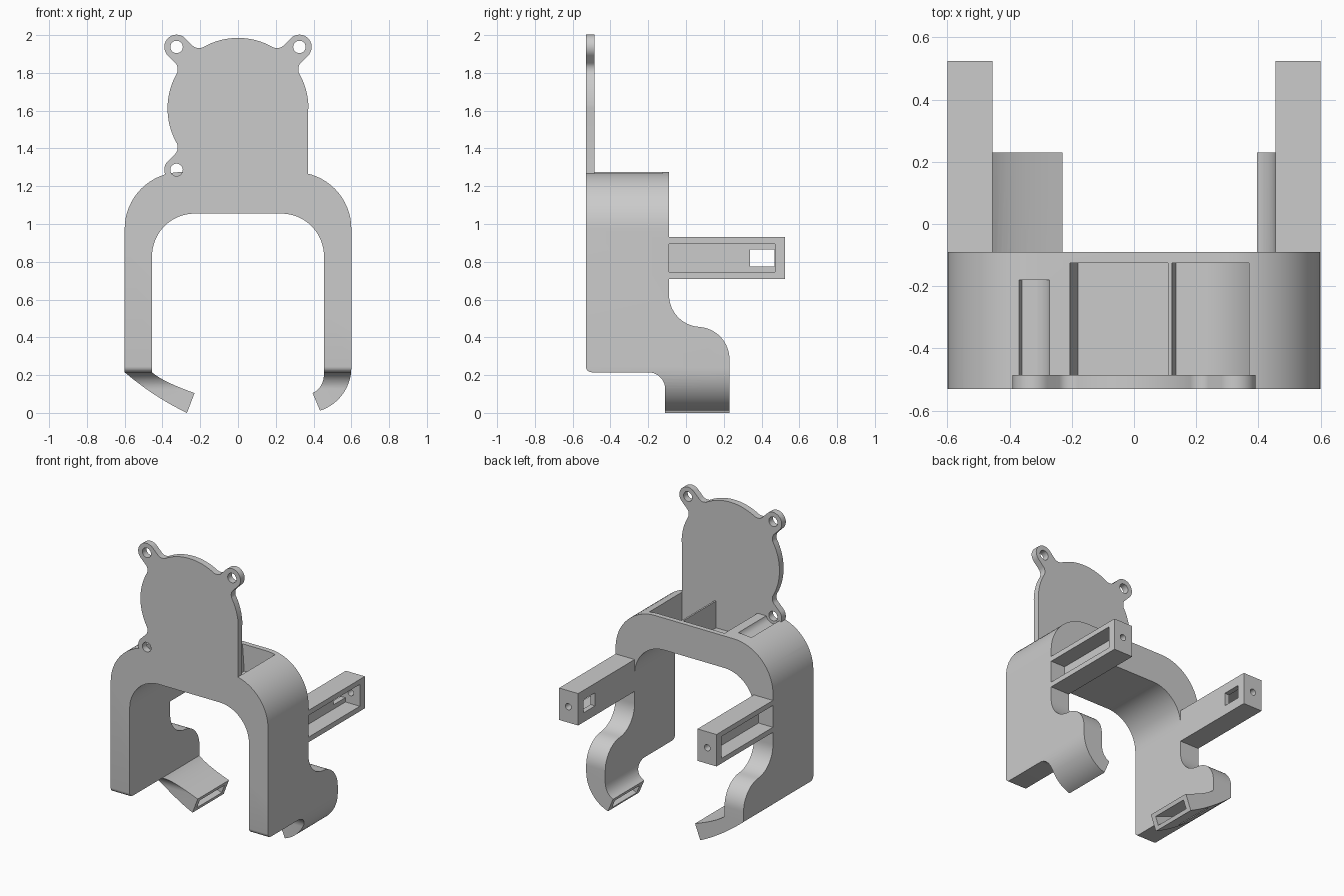
import bpy, bmesh, math
from mathutils import Vector

old = bpy.data.objects.get("Cube")
if old:
    bpy.data.objects.remove(old, do_unlink=True)

grey = bpy.data.materials.new("plain grey")
grey.use_nodes = True
colour = (0.6, 0.6, 0.6, 1)
grey.diffuse_color = colour
grey.node_tree.nodes["Principled BSDF"].inputs["Base Color"].default_value = colour


def arc(cx, cz, r, a0, a1, n=16):
    angles = [math.radians(a0 + (a1 - a0) * i / n) for i in range(n + 1)]
    return [(cx + r * math.cos(a), cz + r * math.sin(a)) for a in angles]


def bend(p0, c, p1, n=10):
    p0, c, p1 = Vector(p0), Vector(c), Vector(p1)
    return [tuple(p0 * (1 - t) ** 2 + c * 2 * t * (1 - t) + p1 * t * t)
            for t in (i / n for i in range(n + 1))]


def prism(name, pts, lo, hi, axis="y"):
    """Extrude a closed outline along y (outline in x, z) or x (outline in y, z)."""
    bm = bmesh.new()
    verts = [bm.verts.new((p, lo, q) if axis == "y" else (lo, p, q)) for p, q in pts]
    face = bm.faces.new(verts)
    grown = bmesh.ops.extrude_face_region(bm, geom=[face])
    shift = Vector((0, hi - lo, 0)) if axis == "y" else Vector((hi - lo, 0, 0))
    moved = [g for g in grown["geom"] if isinstance(g, bmesh.types.BMVert)]
    bmesh.ops.translate(bm, verts=moved, vec=shift)
    bmesh.ops.recalc_face_normals(bm, faces=bm.faces)
    mesh = bpy.data.meshes.new(name)
    bm.to_mesh(mesh)
    bm.free()
    mesh.materials.append(grey)
    ob = bpy.data.objects.new(name, mesh)
    bpy.context.collection.objects.link(ob)
    return ob


def rect(x0, x1, z0, z1):
    return [(x0, z0), (x1, z0), (x1, z1), (x0, z1)]


def combine(target, tool, operation):
    mod = target.modifiers.new(operation, "BOOLEAN")
    mod.operation, mod.solver, mod.object = operation, "EXACT", tool
    bpy.context.view_layer.objects.active = target
    bpy.ops.object.modifier_apply(modifier=mod.name)
    bpy.data.objects.remove(tool, do_unlink=True)


FRONT, BACK, PLATE_BACK = -0.53, -0.09, -0.485
OUT, IN = 0.6, 0.455

# Arch with two hooked feet, seen from the front
arch = arc(0.3, 0.975, 0.3, 0, 90) + arc(-0.3, 0.975, 0.3, 90, 180)
arch += bend((-OUT, 0.215), (-0.44, 0.08), (-0.27, 0))
arch += bend((-0.23, 0.105), (-0.4, 0.165), (-IN, 0.215))
arch += arc(-0.23, 0.83, 0.225, 180, 90) + arc(0.23, 0.83, 0.225, 90, 0)
arch += bend((IN, 0.2), (0.45, 0.13), (0.395, 0.105))
arch += arc(0.36, 0.24, 0.24, -72, 0)
frame = prism("bracket_frame", arch, FRONT, 0.3)

# Side outline of the legs trims the arch
side = [(FRONT, 1.4), (FRONT, 0.245)] + arc(-0.5, 0.245, 0.03, 180, 270, 6)
side += arc(-0.2, 0.125, 0.09, 90, 0) + [(-0.11, -0.1), (0.23, -0.1)]
side += arc(0.06, 0.285, 0.17, 0, 85) + arc(0.08, 0.625, 0.17, 265, 180)
side += [(BACK, 1.4)]
combine(frame, prism("side_trim", side, -1, 1, "x"), "INTERSECT")

# Pockets in the top of the arch
middle = [(-0.21, 1.3), (-0.18, 1.09), (0.11, 1.09), (0.11, 1.3)]
curved = [(0.12, 1.3), (0.135, 1.09)] + arc(0.23, 0.83, 0.26, 90, 57.5) + [(0.37, 1.3)]
screw = [(-0.38, 1.3), (-0.36, 1.235), (-0.31, 1.235)]
screw += arc(-0.325, 1.29, 0.055, -60, 0, 8) + [(-0.27, 1.3)]
for outline, end in ((middle, -0.125), (curved, -0.125), (screw, -0.18)):
    combine(frame, prism("pocket", outline, PLATE_BACK, end), "DIFFERENCE")

# Slots in the hook tips
for tip, inward, depth in (((-0.25, 0.052), (-0.94, 0.35), 0.2),
                           ((0.414, 0.052), (0.93, 0.37), 0.09)):
    t, d = Vector(tip), Vector(inward).normalized()
    s = Vector((-d.y, d.x)) * 0.03
    a, b = t - d * 0.05, t + d * depth
    slot = [tuple(p) for p in (a - s, b - s, b + s, a + s)]
    combine(frame, prism("slot", slot, -0.075, 0.195), "DIFFERENCE")

# Round mounting plate with three eared screw lugs
DISC_Z, DISC_R, EAR_D, EAR_R = 1.612, 0.373, 0.46, 0.065


def lug(angle):
    """Outline of one lug, pointing away from the disc centre."""
    a = math.radians(angle)
    edge = (DISC_R * math.cos(0.256), DISC_R * math.sin(0.256))
    start = bend((edge[0], -edge[1]), (0.378, -EAR_R), (0.405, -EAR_R), 6)
    end = [(u, -v) for u, v in reversed(start)]
    pts = start + arc(EAR_D, 0, EAR_R, -90, 90, 20) + end
    return [(u * math.cos(a) - v * math.sin(a),
             DISC_Z + u * math.sin(a) + v * math.cos(a)) for u, v in pts]


plate_pts = [(DISC_R - 0.003, 1.15), (DISC_R - 0.003, DISC_Z - 0.02)]
plate_pts += arc(0, DISC_Z, DISC_R, 1, 30) + lug(45)
plate_pts += arc(0, DISC_Z, DISC_R, 61, 119, 24) + lug(135)
plate_pts += arc(0, DISC_Z, DISC_R, 151, 209, 24) + lug(225)[:24]
plate_pts += [(-0.29, 1.15)]
plate = prism("mounting_plate", plate_pts, FRONT, PLATE_BACK)
combine(frame, plate, "UNION")
for angle in (45, 135, 225):
    a = math.radians(angle)
    hole = arc(EAR_D * math.cos(a), DISC_Z + EAR_D * math.sin(a), 0.033, 0, 345, 23)
    combine(frame, prism("lug_hole", hole, -0.6, PLATE_BACK + 0.001), "DIFFERENCE")

# Rear arms with outer recess, window and end hole
for s in (-1, 1):
    arm = prism("rear_arm", rect(s * IN, s * OUT, 0.71, 0.93), -0.15, 0.525)
    combine(frame, arm, "UNION")
    cutters = [
        prism("recess", rect(s * 0.49, s * 0.7, 0.745, 0.895), BACK, 0.47),
        prism("window", rect(s * 0.4, s * 0.55, 0.775, 0.865), 0.34, 0.469),
        prism("end_hole", arc(s * 0.53, 0.82, 0.022, 0, 345, 23), 0.45, 0.6),
    ]
    for cutter in cutters:
        combine(frame, cutter, "DIFFERENCE")

bpy.ops.object.select_all(action="DESELECT")
frame.select_set(True)
bpy.context.view_layer.objects.active = frame
bpy.ops.object.shade_smooth_by_angle(angle=math.radians(25))
